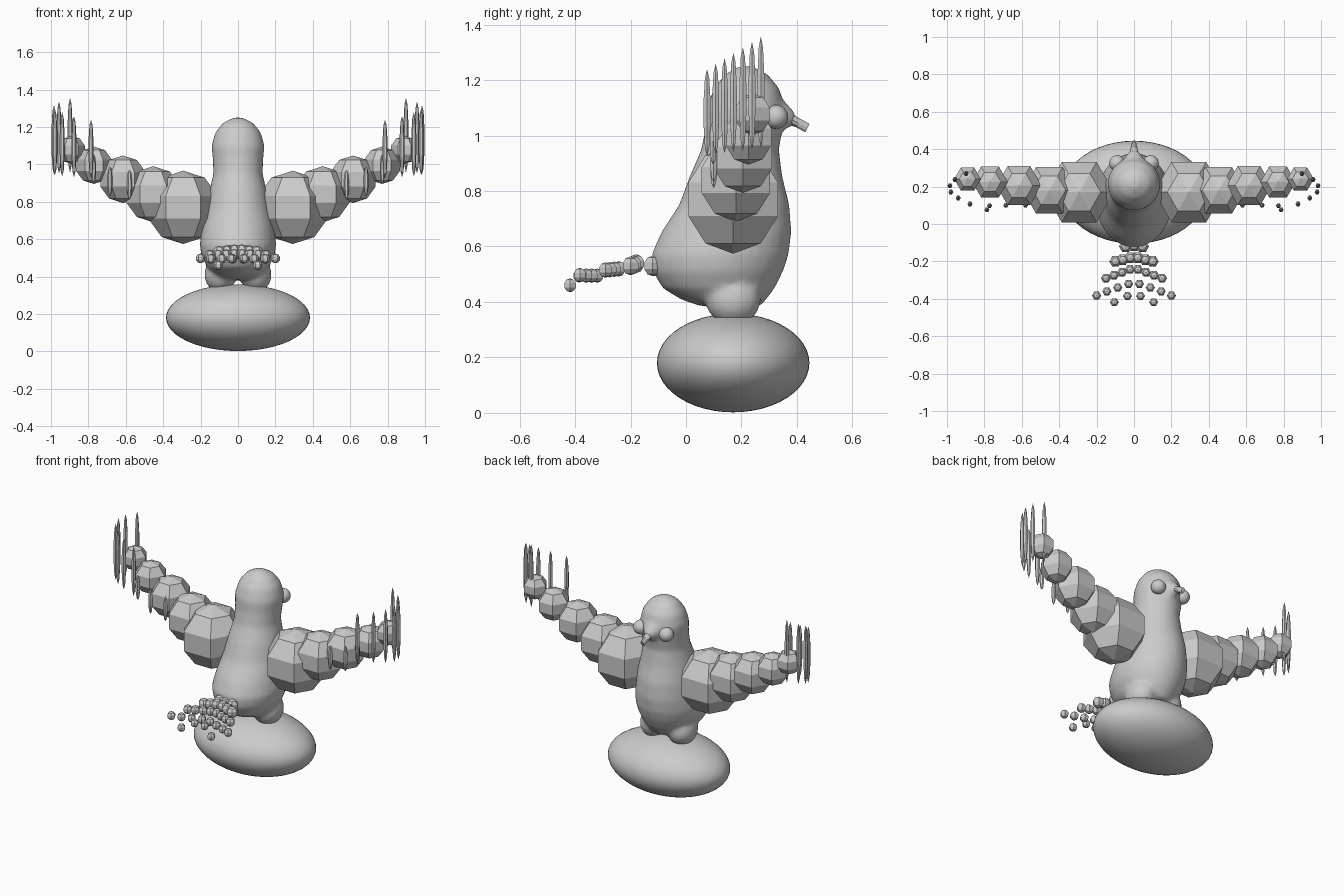
import bpy, bmesh, math
from mathutils import Matrix

cube = bpy.data.objects.get("Cube")
if cube:
    bpy.data.objects.remove(cube)

# One plain clay colour
clay = bpy.data.materials.new("grey_clay")
clay.use_nodes = True
clay.diffuse_color = (0.6, 0.6, 0.6, 1)
clay.node_tree.nodes["Principled BSDF"].inputs["Base Color"].default_value = (0.6, 0.6, 0.6, 1)


def ball(bm, centre, radii, segments=6, rings=5):
    """Ellipsoid with a vertex of each ring pointing along y."""
    matrix = (Matrix.Translation(centre) @ Matrix.Diagonal((*radii, 1))
              @ Matrix.Rotation(math.pi / 2, 4, "Z"))
    bmesh.ops.create_uvsphere(bm, u_segments=segments, v_segments=rings, radius=1, matrix=matrix)


def loft(bm, rings, sides=32):
    """Skin closed loops, each given as centre, two half-axes."""
    loops = []
    for centre, u, v in rings:
        loop = []
        for i in range(sides):
            a = 2 * math.pi * i / sides
            loop.append(bm.verts.new([c + p * math.cos(a) + q * math.sin(a)
                                      for c, p, q in zip(centre, u, v)]))
        loops.append(loop)
    for a, b in zip(loops, loops[1:]):
        for i in range(sides):
            j = (i + 1) % sides
            bm.faces.new((a[i], a[j], b[j], b[i]))
    bm.faces.new(loops[0][::-1])
    bm.faces.new(loops[-1])


def finish(name, bm, smooth=False):
    bmesh.ops.recalc_face_normals(bm, faces=bm.faces)
    mesh = bpy.data.meshes.new(name)
    bm.to_mesh(mesh)
    bm.free()
    mesh.materials.append(clay)
    for face in mesh.polygons:
        face.use_smooth = smooth
    obj = bpy.data.objects.new(name, mesh)
    bpy.context.collection.objects.link(obj)
    return obj


# Egg-shaped base
bm = bmesh.new()
ball(bm, (0, 0.17, 0.18), (0.385, 0.275, 0.178), 48, 24)
finish("base", bm, True)

# Body and head: height, back y, front y, half width
profile = [
    (0.385, 0.05, 0.27, 0.08), (0.41, -0.02, 0.29, 0.13), (0.45, -0.085, 0.32, 0.165),
    (0.51, -0.12, 0.35, 0.195), (0.57, -0.125, 0.37, 0.205), (0.65, -0.09, 0.38, 0.195),
    (0.75, -0.025, 0.373, 0.175), (0.85, 0.012, 0.348, 0.155), (0.95, 0.055, 0.335, 0.132),
    (1.03, 0.07, 0.35, 0.135), (1.1, 0.075, 0.355, 0.142), (1.17, 0.1, 0.337, 0.122),
    (1.22, 0.14, 0.295, 0.083), (1.245, 0.18, 0.25, 0.035), (1.252, 0.21, 0.22, 0.01),
]
bm = bmesh.new()
loft(bm, [((0, (back + front) / 2, z), (half, 0, 0), (0, (front - back) / 2, 0))
          for z, back, front, half in profile])
# Face tapering to the beak
loft(bm, [((0, 0.25, 1.09), (0.1, 0, 0), (0, 0, 0.1)),
          ((0, 0.34, 1.08), (0.06, 0, 0), (0, 0, 0.06)),
          ((0, 0.392, 1.06), (0.024, 0, 0), (0, 0, 0.026))])
# Stubby legs
for side in (-1, 1):
    ball(bm, (side * 0.095, 0.17, 0.41), (0.085, 0.1, 0.095), 24, 16)
body = finish("body", bm, True)
remesh = body.modifiers.new("blend", "REMESH")
remesh.mode = "VOXEL"
remesh.voxel_size = 0.014
remesh.use_smooth_shade = True
soften = body.modifiers.new("soften", "SMOOTH")
soften.factor = 0.5
soften.iterations = 5

# Hooked beak
bm = bmesh.new()
loft(bm, [((0, 0.36, 1.068), (0.03, 0, 0), (0, 0, 0.026)),
          ((0, 0.405, 1.045), (0.018, 0, 0), (0, 0.004, 0.018)),
          ((0, 0.438, 1.027), (0.011, 0, 0), (0, 0.008, 0.016))], 10)
finish("beak", bm)

# Wing joints: x, y, z, radius
joints = [(0.293, 0.17, 0.77, 0.196), (0.453, 0.18, 0.84, 0.15), (0.615, 0.205, 0.92, 0.127),
          (0.77, 0.225, 0.995, 0.1), (0.89, 0.24, 1.077, 0.075)]
# Flight feather positions along the wing tip, back to front
tips = [(0.786, 0.076), (0.877, 0.107), (0.94, 0.139), (0.979, 0.171),
        (0.984, 0.205), (0.957, 0.238), (0.898, 0.27)]
# Short feathers tucked behind the wing
tucked = [(0.58, 0.1, 0.89), (0.685, 0.1, 0.91), (0.772, 0.098, 0.975)]

for side, word in ((1, "left"), (-1, "right")):
    bm = bmesh.new()
    ball(bm, (side * 0.09, 0.325, 1.067), (0.043,) * 3, 24, 16)
    finish(word + "_eye", bm, True)

    bm = bmesh.new()
    for x, y, z, r in joints:
        ball(bm, (side * x, y, z), (r, r, r))
    finish(word + "_wing", bm)

    bm = bmesh.new()
    for i, (x, y) in enumerate(tips):
        t = i / (len(tips) - 1)
        ball(bm, (side * x, y, 1.082 + 0.074 * t), (0.014, 0.015, 0.157 + 0.044 * t))
    for x, y, z in tucked:
        ball(bm, (side * x, y, z), (0.014, 0.015, 0.08))
    finish(word + "_feathers", bm)

# Fanned tail rows: bead count, half width, inner y, outer y, inner z, outer z, radius
rows = [(3, 0.045, -0.115, -0.12, 0.53, 0.53, 0.037),
        (6, 0.1, -0.175, -0.2, 0.54, 0.53, 0.034),
        (8, 0.15, -0.235, -0.29, 0.52, 0.515, 0.028),
        (6, 0.145, -0.31, -0.36, 0.495, 0.495, 0.026),
        (2, 0.035, -0.385, -0.385, 0.495, 0.495, 0.025),
        (2, 0.105, -0.418, -0.418, 0.46, 0.46, 0.025),
        (2, 0.2, -0.383, -0.383, 0.497, 0.497, 0.026)]
bm = bmesh.new()
for count, half, y0, y1, z0, z1, r in rows:
    for i in range(count):
        s = 2 * i / (count - 1) - 1
        t = abs(s)
        ball(bm, (s * half, y0 + (y1 - y0) * t, z0 + (z1 - z0) * t), (r, r, r))
finish("tail", bm)
